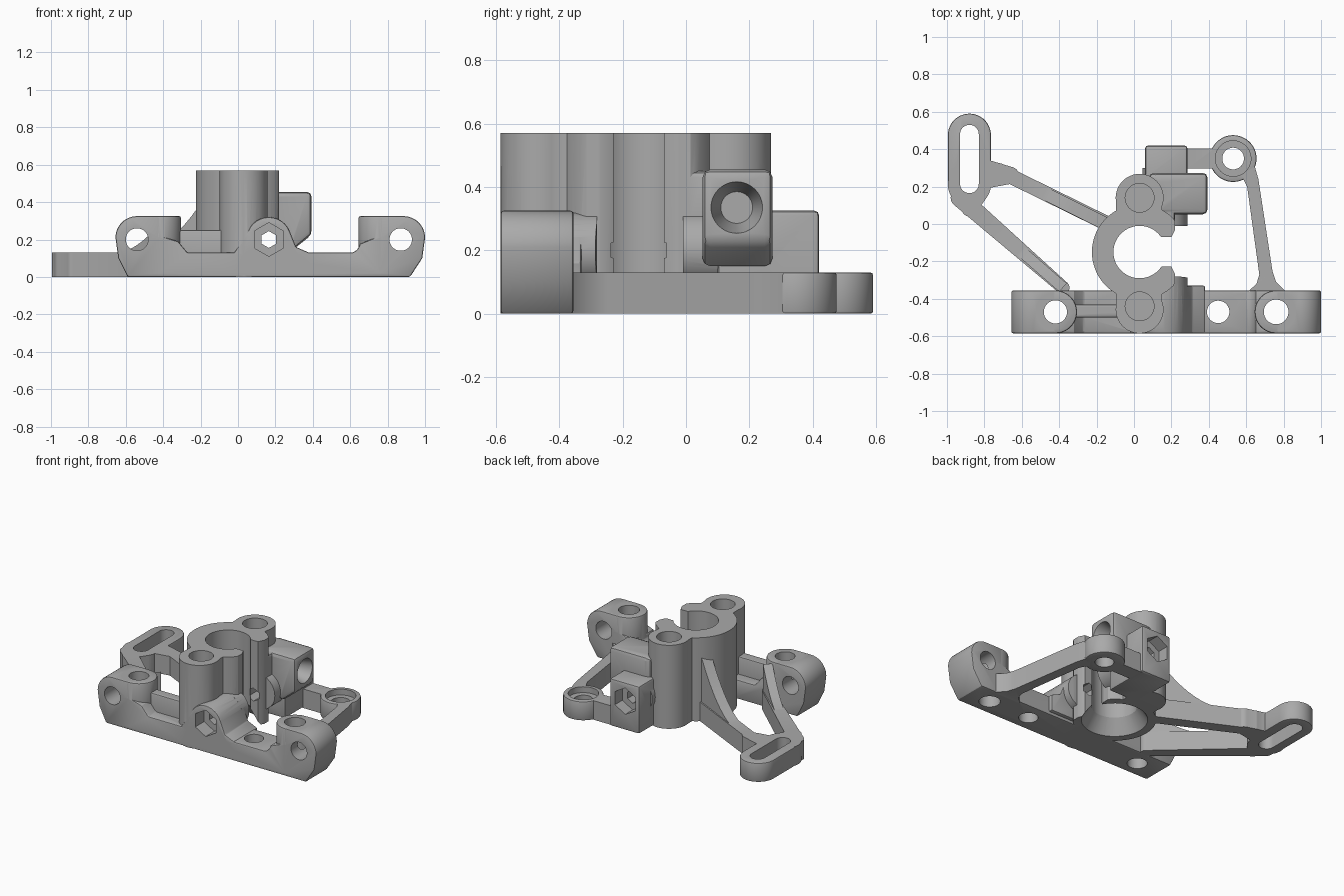
import bpy, bmesh, math
from mathutils import Matrix, Vector
from mathutils.geometry import convex_hull_2d

if "Cube" in bpy.data.objects:
    bpy.data.objects.remove(bpy.data.objects["Cube"])

grey = bpy.data.materials.new("grey_plastic")
grey.use_nodes = True
colour = (0.4, 0.4, 0.4, 1)
grey.diffuse_color = colour
grey.node_tree.nodes["Principled BSDF"].inputs["Base Color"].default_value = colour


def circle(x, y, r, n=48, turn=0.0):
    return [(x + r * math.cos(turn + math.tau * i / n),
             y + r * math.sin(turn + math.tau * i / n)) for i in range(n)]


def arc(x, y, r, a, b, n=12):
    return [(x + r * math.cos(math.radians(a + (b - a) * i / n)),
             y + r * math.sin(math.radians(a + (b - a) * i / n))) for i in range(n + 1)]


def hull(*circles):
    pts = [Vector(p) for c in circles for p in circle(*c)]
    return [tuple(pts[i]) for i in convex_hull_2d(pts)]


def hexagon(x, z, r):
    return circle(x, z, r, 6, math.pi / 2)


def apply_modifiers(obj):
    bpy.context.view_layer.objects.active = obj
    for m in list(obj.modifiers):
        bpy.ops.object.modifier_apply(modifier=m.name)


def prism(name, pts, lo, hi, axis="z", bevel=0.0, top_pts=None):
    """Extrude an outline along an axis; top_pts allows a taper."""
    place = {"x": lambda a, b, h: (h, a, b),
             "y": lambda a, b, h: (a, h, b),
             "z": lambda a, b, h: (a, b, h)}[axis]
    bm = bmesh.new()
    low = [bm.verts.new(place(a, b, lo)) for a, b in pts]
    high = [bm.verts.new(place(a, b, hi)) for a, b in (top_pts or pts)]
    bm.faces.new(low)
    bm.faces.new(high)
    for i in range(len(low)):
        j = (i + 1) % len(low)
        bm.faces.new((low[i], low[j], high[j], high[i]))
    bmesh.ops.recalc_face_normals(bm, faces=bm.faces)
    mesh = bpy.data.meshes.new(name)
    bm.to_mesh(mesh)
    bm.free()
    mesh.materials.append(grey)
    obj = bpy.data.objects.new(name, mesh)
    bpy.context.collection.objects.link(obj)
    if bevel:
        m = obj.modifiers.new("soft_edges", "BEVEL")
        m.width, m.segments, m.limit_method = bevel, 2, "ANGLE"
        m.angle_limit = math.radians(40)
        apply_modifiers(obj)
    return obj


def box(name, x, y, z, bevel=0.0):
    pts = [(x[0], y[0]), (x[1], y[0]), (x[1], y[1]), (x[0], y[1])]
    return prism(name, pts, *z, bevel=bevel)


def blade(name, p, q, width, low, high):
    """Upright web from p to q whose top sweeps up in a concave curve."""
    p, q = Vector(p), Vector(q)
    d = q - p
    top = [(d.length * i / 12, low + (high - low) * (i / 12) ** 2) for i in range(13)]
    obj = prism(name, [(0, 0)] + top + [(d.length, 0)], -width / 2, width / 2, "y")
    turn = Matrix.Rotation(math.atan2(d.y, d.x), 4, "Z")
    obj.data.transform(Matrix.Translation((p.x, p.y, 0)) @ turn)
    return obj


def combine(target, others, operation):
    for o in others:
        m = target.modifiers.new(operation.lower(), "BOOLEAN")
        m.operation, m.solver, m.object = operation, "EXACT", o
        apply_modifiers(target)
        bpy.data.objects.remove(o)


FRONT, BACK, DECK = -0.585, -0.355, 0.13
MID = (FRONT + BACK) / 2
RING = (0.03, -0.15)
BOLT = (0.165, 0.2)

# Front rail with raised ears at both ends
profile = ([(-0.59, 0), (0.92, 0), (0.985, 0.1)] + arc(0.885, 0.21, 0.115, 0, 90)
           + [(0.76, 0.325), (0.76, 0.22), (0.66, 0.18)] + arc(0.6, 0.18, 0.05, 0, -90, 6)
           + [(-0.27, DECK), (-0.32, 0.19), (-0.42, 0.22), (-0.42, 0.325)]
           + arc(-0.54, 0.21, 0.115, 90, 180) + [(-0.64, 0.1)])
body = prism("mounting_bracket", profile, FRONT, BACK, "y", 0.01)

parts = [prism("ear_post", circle(x, MID, 0.115), 0.01, 0.325, bevel=0.01)
         for x in (-0.42, 0.76)]
parts.append(box("ear_rib", (-0.36, -0.05), (-0.5, -0.43), (0.02, 0.25), 0.01))

# Split clamp tower
clamp = [(min(x, 0.22), y) for x, y in hull((*RING, 0.255, 72))]
parts.append(prism("clamp_ring", clamp, 0, 0.57))
parts.append(box("clamp_spine", (-0.095, 0.15), (-0.46, 0.14), (0, 0.57)))
for y in (0.14, -0.457):
    parts.append(prism("screw_boss", circle(0.03, y, 0.128), 0, 0.57))

# Clamp bolt bosses in front and behind, with a sloped foot on the rail
foot = [(-0.02, 0.02), (0.38, 0.02), (0.38, DECK), (0.31, 0.16)] \
    + arc(*BOLT, 0.12, 20, 160) + [(-0.02, DECK)]
parts.append(prism("front_bolt_boss", foot, FRONT, -0.33, "y", 0.008))
parts.append(prism("front_jaw", circle(*BOLT, 0.12), -0.36, -0.28, "y"))
parts.append(prism("rear_jaw", circle(*BOLT, 0.12), -0.01, 0.3, "y"))
parts.append(box("nut_block", (0.06, 0.285), (0.1, 0.42), (0, 0.325), 0.015))

# Side block with a tapered underside
side = [(0.1, 0.455), (0.393, 0.455), (0.393, 0.225), (0.3, 0.15), (0.1, 0.15)]
parts.append(prism("side_block", side, 0.052, 0.273, "y", 0.025))
parts.append(box("side_block_web", (0.08, 0.22), (-0.03, 0.27), (0.1, 0.45), 0.02))

# Rear eyelet and its arms
parts.append(prism("eyelet", circle(0.53, 0.35, 0.125), 0, DECK, bevel=0.008))
parts.append(box("eyelet_link", (0.25, 0.45), (0.297, 0.403), (0, DECK)))
arm = [(0.575, 0.26), (0.645, 0.31), (0.665, 0.24), (0.74, -0.25), (0.76, -0.31),
       (0.82, -0.37), (0.6, -0.37), (0.655, -0.32), (0.67, -0.27), (0.605, 0.2)]
parts.append(prism("eyelet_arm", arm, 0, DECK))

# Slotted foot and its two arms
parts.append(prism("slotted_foot", hull((-0.88, 0.475, 0.115), (-0.88, 0.21, 0.115)),
                   0, DECK, bevel=0.008))
parts.append(prism("foot_flare", hull((-0.85, 0.27, 0.09), (-0.66, 0.26, 0.045)), 0, DECK))
parts.append(prism("upper_arm", hull((-0.72, 0.285, 0.04), (-0.14, 0, 0.04)), 0, DECK))
parts.append(prism("lower_flare", hull((-0.88, 0.21, 0.115), (-0.88, 0.08, 0.04)), 0, DECK))
parts.append(prism("lower_arm", hull((-0.93, 0.14, 0.05), (-0.38, -0.34, 0.035)), 0, DECK))
parts.append(blade("upper_gusset", (-0.55, 0.2), (-0.13, -0.01), 0.07, 0.12, 0.48))
parts.append(blade("lower_gusset", (-0.67, -0.087), (-0.38, -0.34), 0.06, 0.12, 0.31))
combine(body, parts, "UNION")

# Main bore, its flared mouth and the clamp gap
cuts = [prism("bore", circle(*RING, 0.14, 72), -0.1, 0.7),
        prism("bore_mouth", circle(*RING, 0.21), -0.01, 0.1,
              top_pts=circle(*RING, 0.138)),
        box("clamp_gap", (0.1, 0.45), (-0.228, -0.07), (-0.1, 0.7))]
# Relieved outer edges of the two jaws
for y, s in ((-0.07, 1), (-0.228, -1)):
    cuts.append(prism("jaw_relief", [(0.19, y - s * 0.02), (0.3, y - s * 0.02),
                                     (0.3, y + s * 0.06), (0.225, y + s * 0.05)], -0.1, 0.7))

# Vertical holes
for x, y, r in ((-0.42, MID, 0.062), (0.76, MID, 0.066), (0.45, MID, 0.06),
                (0.53, 0.35, 0.058)):
    cuts.append(prism("screw_hole", circle(x, y, r), -0.1, 0.5))
cuts.append(prism("eyelet_recess", circle(0.53, 0.35, 0.095), 0.09, 0.2))
for y in (0.14, -0.44):
    cuts.append(prism("boss_recess", circle(0.03, y, 0.077), 0.47, 0.7))
cuts.append(prism("foot_slot", hull((-0.88, 0.48, 0.05), (-0.88, 0.215, 0.05)), -0.1, 0.3))

# Holes running front to back, and hexagonal pockets for the clamp bolt
for x in (-0.54, 0.87):
    cuts.append(prism("ear_hole", circle(x, 0.2, 0.06), -0.7, -0.3, "y"))
cuts.append(prism("bolt_hole", hexagon(*BOLT, 0.045), -0.7, 0.6, "y"))
cuts.append(prism("bolt_head_pocket", hexagon(*BOLT, 0.09), -0.7, -0.49, "y"))
cuts.append(prism("nut_pocket", hexagon(*BOLT, 0.09), 0.34, 0.6, "y"))

# Blind tapered hole in the side block
cuts.append(prism("side_hole", circle(0.16, 0.335, 0.05), 0.27, 0.4, "x",
                  top_pts=circle(0.16, 0.335, 0.083)))
combine(body, cuts, "DIFFERENCE")

# Smooth the round surfaces and keep the machined edges sharp
bpy.ops.object.select_all(action="DESELECT")
body.select_set(True)
bpy.context.view_layer.objects.active = body
bpy.ops.object.shade_smooth_by_angle(angle=math.radians(30))
